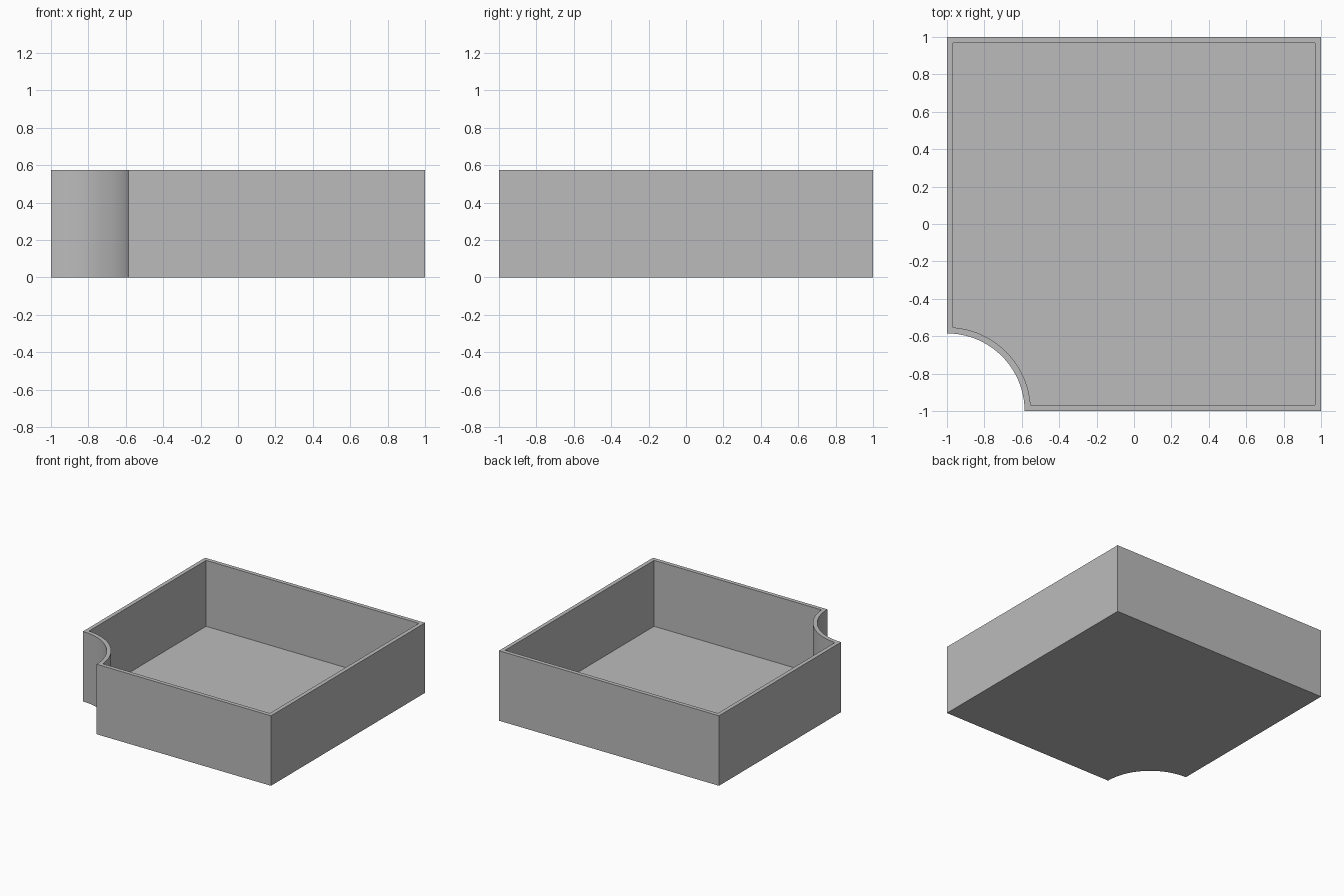
import bpy, bmesh, math

HEIGHT = 0.575     # overall height
WALL = 0.033       # wall and floor thickness
NOTCH = 0.415      # radius of the scooped corner
STEPS = 32         # segments along the scooped corner

cube = bpy.data.objects.get("Cube")
if cube:
    bpy.data.objects.remove(cube, do_unlink=True)

grey = bpy.data.materials.new("plain grey")
grey.use_nodes = True
colour = (0.5, 0.5, 0.5, 1)
grey.diffuse_color = colour
grey.node_tree.nodes["Principled BSDF"].inputs["Base Color"].default_value = colour


def outline(inset):
    """Square with a concave round corner, moved inward by inset."""
    side = 1 - inset
    radius = NOTCH + inset
    start = math.asin(inset / radius)
    sweep = math.pi / 2 - 2 * start
    points = [(side, -side), (side, side), (-side, side)]
    for i in range(STEPS + 1):
        a = math.pi / 2 - start - sweep * i / STEPS
        points.append((-1 + radius * math.cos(a), -1 + radius * math.sin(a)))
    return points


# Open tray: outer wall, rim, inner wall, then floor and underside
bm = bmesh.new()
levels = [(0, 0), (0, HEIGHT), (WALL, HEIGHT), (WALL, WALL)]
rings = [[bm.verts.new((x, y, z)) for x, y in outline(inset)] for inset, z in levels]
for low, high in zip(rings, rings[1:]):
    for i in range(len(low)):
        j = (i + 1) % len(low)
        bm.faces.new((low[i], low[j], high[j], high[i]))
bm.faces.new(rings[-1])
bm.faces.new(list(reversed(rings[0])))
bmesh.ops.recalc_face_normals(bm, faces=bm.faces[:])

mesh = bpy.data.meshes.new("notched_tray")
bm.to_mesh(mesh)
bm.free()
mesh.materials.append(grey)
tray = bpy.data.objects.new("notched_tray", mesh)
bpy.context.collection.objects.link(tray)

# Smooth the scooped corner, keep the edges sharp
bpy.ops.object.select_all(action="DESELECT")
tray.select_set(True)
bpy.context.view_layer.objects.active = tray
bpy.ops.object.shade_smooth_by_angle(angle=math.radians(30))
